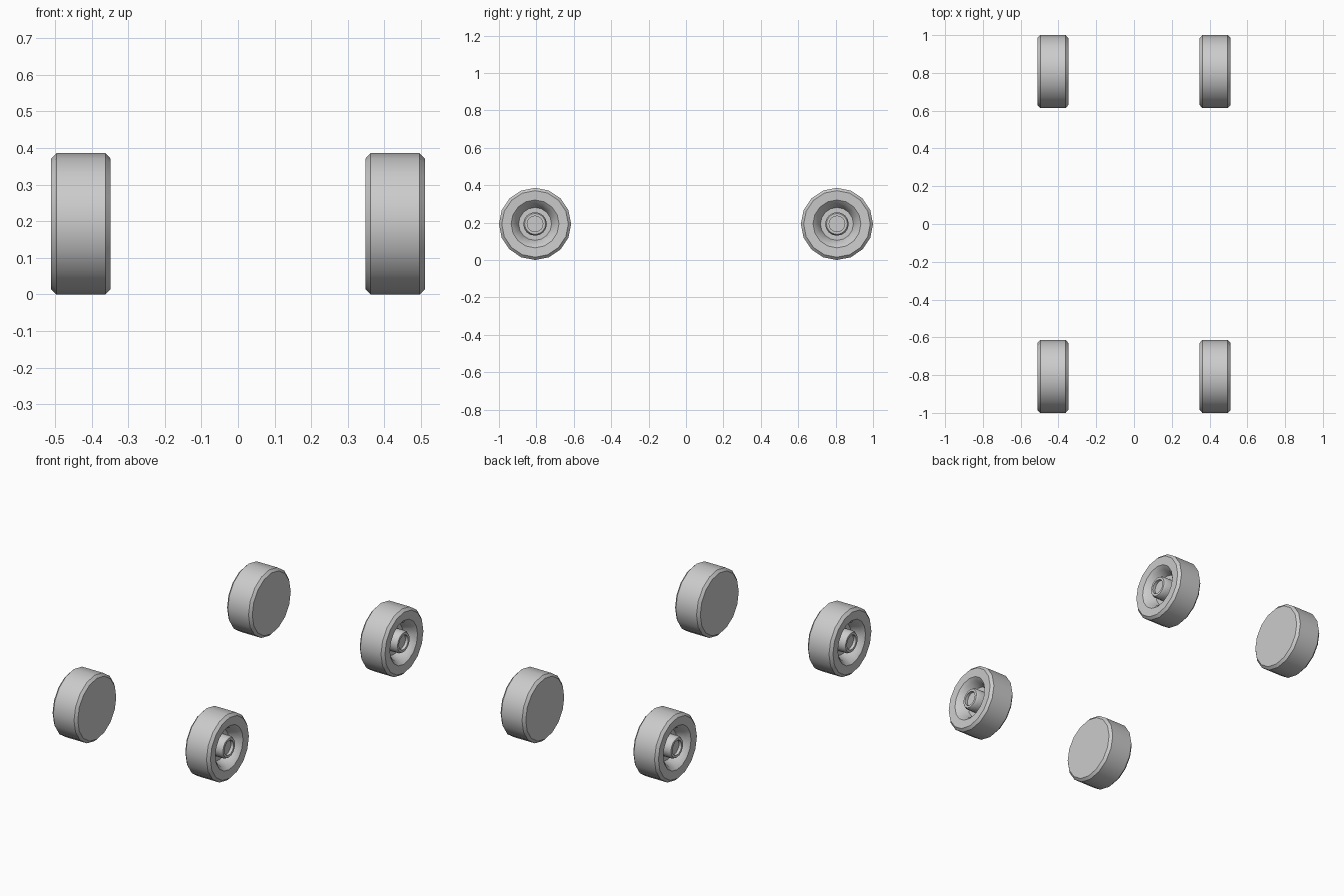
import bpy, bmesh, math

if "Cube" in bpy.data.objects:
    bpy.data.objects.remove(bpy.data.objects["Cube"])

SIDES = 16
R = 0.193        # tyre radius
AXLE_Y = 0.807

# wheel profile: (distance from car centre, radius), flat inner side to outer hub
PROFILE = [(0.348, 0.0), (0.348, 0.178), (0.362, R), (0.496, R), (0.511, 0.178),
           (0.508, 0.128), (0.490, 0.108), (0.452, 0.092), (0.444, 0.088),
           (0.444, 0.063), (0.495, 0.063), (0.507, 0.056), (0.507, 0.042),
           (0.490, 0.042), (0.490, 0.0)]


def wheel(name, side, y):
    """Revolve the profile around the x axis."""
    bm = bmesh.new()
    rings = []
    for x, r in PROFILE:
        if r == 0:
            rings.append([bm.verts.new((side * x, y, R))] * SIDES)
        else:
            rings.append([bm.verts.new((side * x,
                                        y + r * math.cos(2 * math.pi * k / SIDES),
                                        R + r * math.sin(2 * math.pi * k / SIDES)))
                          for k in range(SIDES)])
    for a, b in zip(rings, rings[1:]):
        for k in range(SIDES):
            j = (k + 1) % SIDES
            bm.faces.new(list(dict.fromkeys((a[k], a[j], b[j], b[k]))))
    bmesh.ops.recalc_face_normals(bm, faces=bm.faces)
    mesh = bpy.data.meshes.new(name)
    bm.to_mesh(mesh)
    bm.free()
    ob = bpy.data.objects.new(name, mesh)
    bpy.context.collection.objects.link(ob)
    bpy.ops.object.select_all(action='DESELECT')
    ob.select_set(True)
    bpy.context.view_layer.objects.active = ob
    bpy.ops.object.shade_smooth_by_angle(angle=math.radians(35))


# four wheels, hubs facing outward
for side, s_name in ((-1, "left"), (1, "right")):
    for y, y_name in ((-AXLE_Y, "front"), (AXLE_Y, "rear")):
        wheel(f"wheel_{y_name}_{s_name}", side, y)
